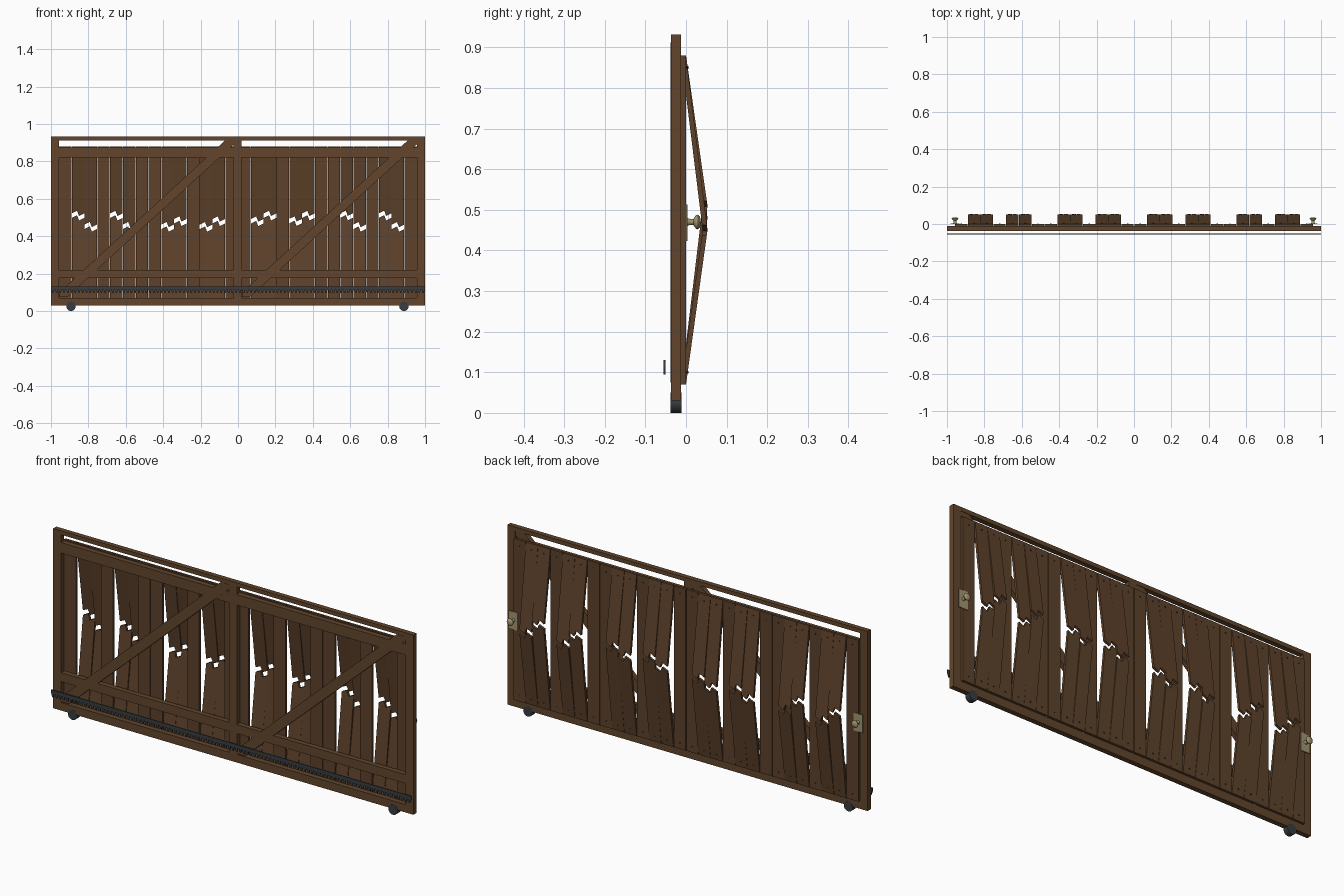
import bpy, bmesh, math
from mathutils import Matrix

if "Cube" in bpy.data.objects:
    bpy.data.objects.remove(bpy.data.objects["Cube"])


def material(name, rgb):
    m = bpy.data.materials.new(name)
    m.diffuse_color = (*rgb, 1)
    m.use_nodes = True
    m.node_tree.nodes["Principled BSDF"].inputs["Base Color"].default_value = m.diffuse_color
    return m


FRAME = material("frame wood", (0.122, 0.060, 0.026))
PLANK = material("plank wood", (0.110, 0.054, 0.024))
STEEL = material("dark steel", (0.040, 0.046, 0.052))
BRASS = material("dull brass", (0.36, 0.30, 0.16))
NAIL = material("nail iron", (0.030, 0.020, 0.014))


def finish(name, bm, mat):
    bmesh.ops.recalc_face_normals(bm, faces=bm.faces)
    me = bpy.data.meshes.new(name)
    bm.to_mesh(me)
    bm.free()
    me.materials.append(mat)
    ob = bpy.data.objects.new(name, me)
    bpy.context.collection.objects.link(ob)
    return ob


def prism(bm, pts, y0, y1, shift=lambda z: 0.0):
    """Extrude an x-z outline from y0 to y1, optionally leaning it in y by height."""
    a = [bm.verts.new((x, y0 + shift(z), z)) for x, z in pts]
    b = [bm.verts.new((x, y1 + shift(z), z)) for x, z in pts]
    bm.faces.new(a)
    bm.faces.new(b[::-1])
    for i in range(len(pts)):
        j = (i + 1) % len(pts)
        bm.faces.new((a[i], b[i], b[j], a[j]))


def board(name, x0, x1, z0, z1, y0, y1, mat):
    bm = bmesh.new()
    prism(bm, [(x0, z0), (x1, z0), (x1, z1), (x0, z1)], y0, y1)
    return finish(name, bm, mat)


# Frame: stiles, rails
YF, YB = -0.037, -0.012
Z0, Z1 = 0.03, 0.932
board("left_stile", -1, -0.957, Z0, Z1, YF, YB, FRAME)
board("right_stile", 0.957, 1, Z0, Z1, YF, YB, FRAME)
board("centre_stile", -0.024, 0.019, 0.07, 0.912, YF, YB, FRAME)
for name, a, b in (("bottom_rail", Z0, 0.07), ("lower_rail", 0.175, 0.22),
                   ("upper_rail", 0.82, 0.873), ("top_rail", 0.912, Z1)):
    board(name, -0.957, 0.957, a, b, YF, YB, FRAME)

# Diagonal braces
for name, dx in (("left_brace", -0.977), ("right_brace", 0.0)):
    bm = bmesh.new()
    prism(bm, [(-0.008 + dx + 0.03, 0.075), (0.065 + dx, 0.075), (0.957 + dx, 0.892),
               (0.957 + dx, 0.912), (0.908 + dx, 0.912), (0.022 + dx, 0.1)],
          YF - 0.001, YB - 0.002)
    finish(name, bm, FRAME)

# Planks: most are straight, some are snapped and bent outward
START, W, GAP = -0.958, 0.06843, 0.0015
LOW, HIGH, BULGE = 0.07, 0.88, 0.053
BREAKS = {1: .51, 2: .45, 4: .51, 5: .45, 8: .45, 9: .48, 11: .45, 12: .48,
          15: .48, 16: .51, 18: .48, 19: .51, 22: .51, 23: .45, 25: .51, 26: .45}
ZIGZAG = [(0, 0.0), (0.42, 0.014), (0.58, -0.014), (1, 0.0)]

nails = bmesh.new()
for i in range(28):
    x0, x1 = START + i * W + GAP, START + (i + 1) * W - GAP
    bm = bmesh.new()
    lean = 0.0
    if i in BREAKS:
        zc = BREAKS[i]
        x0, x1 = x0 - GAP * 0.5, x1 + GAP * 0.5
        edge = [(x0 + (x1 - x0) * u, zc + dz) for u, dz in ZIGZAG]
        up, down = BULGE / (HIGH - zc), BULGE / (zc - LOW)
        prism(bm, [(x, z + 0.012) for x, z in edge] + [(x1, HIGH), (x0, HIGH)],
              -0.012, 0.0, lambda z: (HIGH - z) * up)
        prism(bm, [(x0, LOW), (x1, LOW)] + [(x, z - 0.012) for x, z in edge[::-1]],
              -0.012, 0.0, lambda z: (z - LOW) * down)
        finish(f"snapped_plank_{i}", bm, PLANK)
        lean = 0.03 * up
    else:
        prism(bm, [(x0, LOW), (x1, LOW), (x1, HIGH), (x0, HIGH)], -0.012, 0.0)
        finish(f"plank_{i}", bm, PLANK)
    # nail heads on the back of each plank
    for z in (0.10, 0.85):
        bmesh.ops.create_cone(nails, cap_ends=True, segments=8, radius1=0.0035, radius2=0.0035,
                              depth=0.004, matrix=Matrix.Translation(((x0 + x1) / 2, lean, z))
                              @ Matrix.Rotation(math.pi / 2, 4, 'X'))
finish("nail_heads", nails, NAIL)

# Toothed drive rack along the front
bm = bmesh.new()
prism(bm, [(-1, 0.112), (1, 0.112), (1, 0.13), (-1, 0.13)], -0.056, -0.051)
N = 100
for k in range(N):
    c = -1 + (k + 0.5) * 2 / N
    prism(bm, [(c - 0.007, 0.112), (c - 0.003, 0.095), (c + 0.003, 0.095), (c + 0.007, 0.112)],
          -0.056, -0.051)
finish("drive_rack", bm, STEEL)


def lathe(name, profile, x, z, mat, seg=24):
    """Turn (radius, y) points around an axis running front to back."""
    bm = bmesh.new()
    rings = [[bm.verts.new((x + r * math.cos(2 * math.pi * k / seg), y,
                            z + r * math.sin(2 * math.pi * k / seg))) for k in range(seg)]
             for r, y in profile]
    for a, b in zip(rings, rings[1:]):
        for k in range(seg):
            j = (k + 1) % seg
            bm.faces.new((a[k], a[j], b[j], b[k]))
    bm.faces.new(rings[0])
    bm.faces.new(rings[-1])
    ob = finish(name, bm, mat)
    bpy.context.view_layer.objects.active = ob
    ob.select_set(True)
    bpy.ops.object.shade_smooth_by_angle(angle=math.radians(40))
    ob.select_set(False)


# Wheels under the frame
for name, x in (("left_wheel", -0.893), ("right_wheel", 0.887)):
    lathe(name, [(0.025, -0.038), (0.025, -0.0115)], x, 0.025, STEEL)

# Knobs with back plates
KNOB = [(0.010, 0.003), (0.008, 0.008), (0.007, 0.018), (0.012, 0.021), (0.017, 0.025),
        (0.018, 0.029), (0.015, 0.033), (0.008, 0.036)]
for side, s in (("left", -1), ("right", 1)):
    x = s * 0.957
    board(f"{side}_knob_plate", x - 0.025, x + 0.025, 0.423, 0.513, 0.0005, 0.004, BRASS)
    lathe(f"{side}_knob", KNOB, x, 0.47, BRASS)
